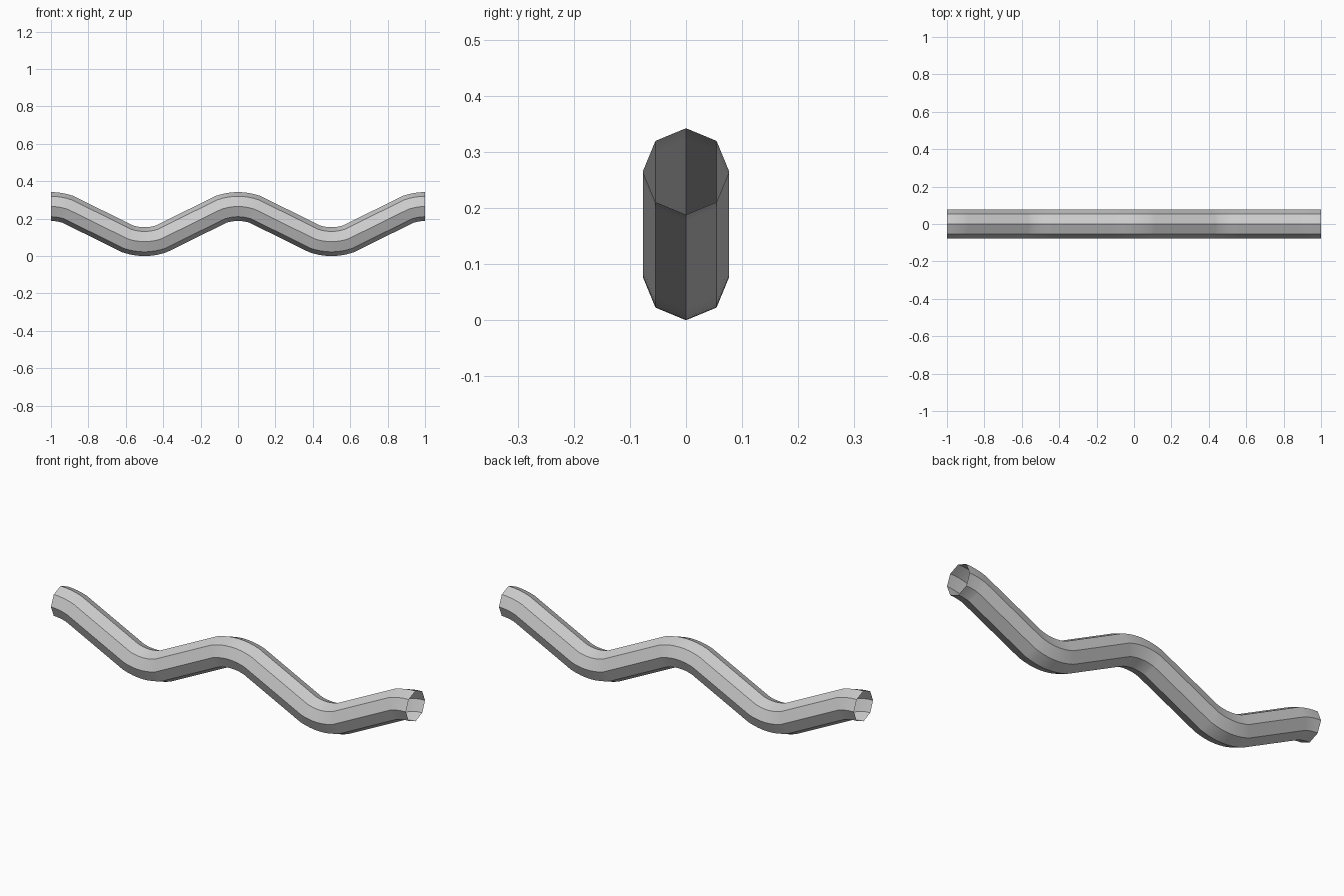
import bpy, bmesh, math

if "Cube" in bpy.data.objects:
    bpy.data.objects.remove(bpy.data.objects["Cube"])

R = 0.077            # octagon radius
HIGH, LOW = 0.266, 0.078
BEND, SAG = 0.09, 0.015   # half width and depth of each rounded bend

# Centre line: rounded peaks at x = -1, 0, 1 and valleys at x = -0.5, 0.5
path = []
for k in range(5):
    cx = -1 + 0.5 * k
    z0, sign = (HIGH, -1) if k % 2 == 0 else (LOW, 1)
    for i in range(-4, 5):
        t = i / 4
        x = cx + BEND * t
        if -1.0001 <= x <= 1.0001:
            path.append((x, z0 + sign * SAG * t * t))


def slope(a, b):
    return math.atan2(b[1] - a[1], b[0] - a[0])


# Sweep an octagon along the centre line, mitred at every joint, ends open
bm = bmesh.new()
rings = []
for i, (x, z) in enumerate(path):
    if 0 < i < len(path) - 1:
        a, b = slope(path[i - 1], path[i]), slope(path[i], path[i + 1])
        ang, miter = (a + b) / 2, 1 / math.cos((b - a) / 2)
    else:
        ang, miter = 0, 1
    ring = []
    for j in range(8):
        p = math.pi / 4 * j
        y, h = R * math.sin(p), R * math.cos(p) * miter
        ring.append(bm.verts.new((x - h * math.sin(ang), y, z + h * math.cos(ang))))
    rings.append(ring)
for a, b in zip(rings, rings[1:]):
    for j in range(8):
        n = (j + 1) % 8
        bm.faces.new((a[j], b[j], b[n], a[n]))
bmesh.ops.recalc_face_normals(bm, faces=bm.faces)
low = min(v.co.z for v in bm.verts)
bmesh.ops.translate(bm, verts=bm.verts, vec=(0, 0, -low))

mesh = bpy.data.meshes.new("wavy_tube")
bm.to_mesh(mesh)
bm.free()
tube = bpy.data.objects.new("wavy_tube", mesh)
bpy.context.collection.objects.link(tube)
bpy.context.view_layer.objects.active = tube
tube.select_set(True)
bpy.ops.object.shade_smooth_by_angle(angle=math.radians(30))
